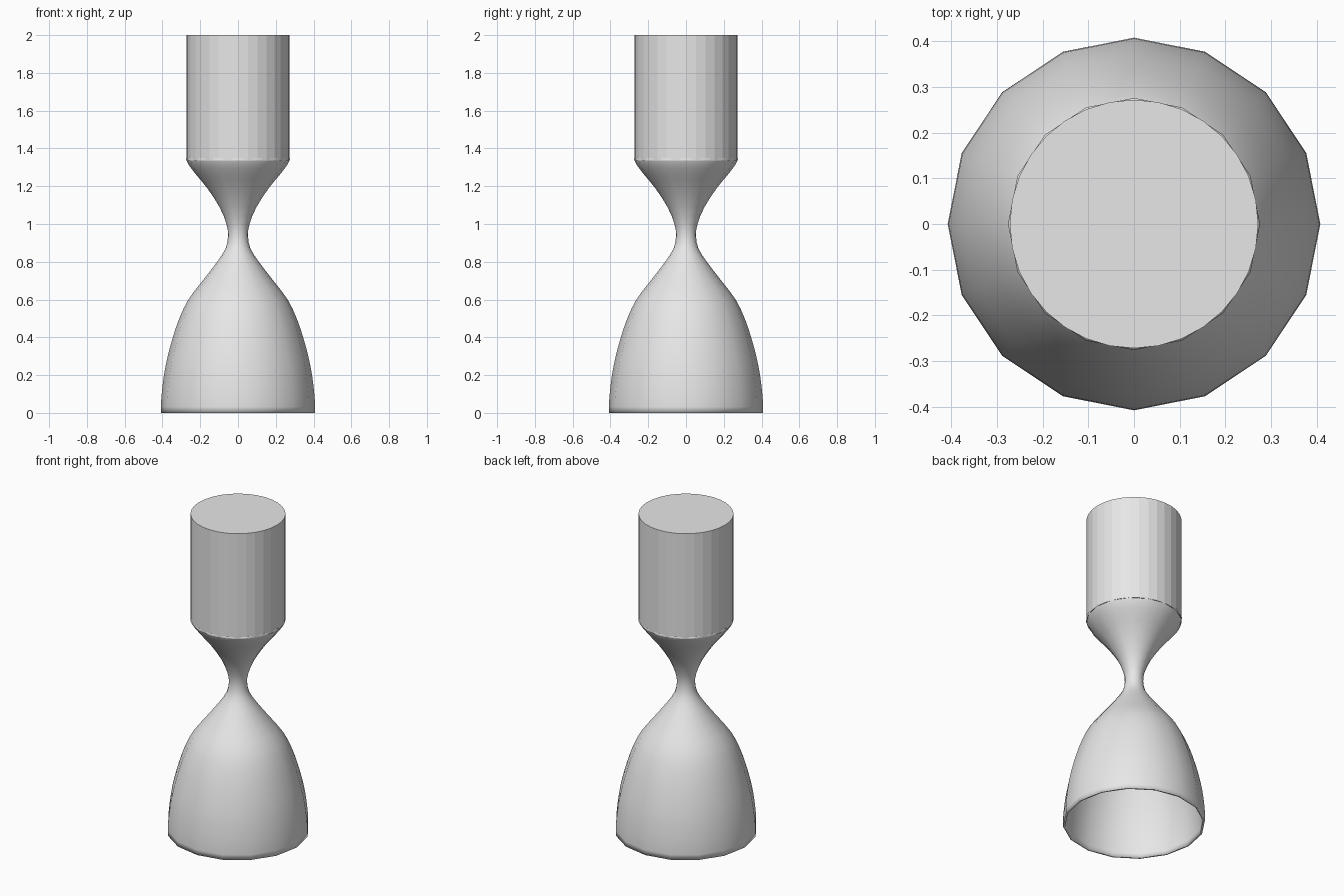
import bpy, bmesh, math

if "Cube" in bpy.data.objects:
    bpy.data.objects.remove(bpy.data.objects["Cube"])

grey = bpy.data.materials.new("plain_grey")
grey.diffuse_color = (0.8, 0.8, 0.8, 1)
grey.use_nodes = True
grey.node_tree.nodes["Principled BSDF"].inputs["Base Color"].default_value = grey.diffuse_color


def catmull(points, steps):
    """Smooth a short (radius, height) profile."""
    p = [points[0]] + points + [points[-1]]
    out = []
    for i in range(1, len(p) - 2):
        for s in range(steps):
            t = s / steps
            out.append(tuple(
                0.5 * (2 * b + (c - a) * t + (2 * a - 5 * b + 4 * c - d) * t * t
                       + (3 * b - a - 3 * c + d) * t ** 3)
                for a, b, c, d in zip(p[i - 1], p[i], p[i + 1], p[i + 2])))
    return out + [points[-1]]


def lathe(name, profile, sides, smooth, caps=False):
    bm = bmesh.new()
    rings = [[bm.verts.new((r * math.cos(2 * math.pi * k / sides),
                            r * math.sin(2 * math.pi * k / sides), z))
              for k in range(sides)] for r, z in profile]
    for lo, hi in zip(rings, rings[1:]):
        for k in range(sides):
            n = (k + 1) % sides
            bm.faces.new((lo[k], lo[n], hi[n], hi[k]))
    if caps:
        bm.faces.new(rings[0][::-1])
        bm.faces.new(rings[-1])
    for f in bm.faces:
        f.smooth = smooth
    me = bpy.data.meshes.new(name)
    bm.to_mesh(me)
    bm.free()
    me.materials.append(grey)
    ob = bpy.data.objects.new(name, me)
    bpy.context.collection.objects.link(ob)
    return ob


# Hollow bell-shaped base with pinched neck and flared cup
profile = [(0.408, 0.0), (0.406, 0.08), (0.392, 0.2), (0.372, 0.3),
           (0.345, 0.4), (0.311, 0.5), (0.263, 0.6), (0.187, 0.7),
           (0.110, 0.8), (0.066, 0.87), (0.053, 0.935), (0.061, 1.0),
           (0.098, 1.09), (0.163, 1.19), (0.225, 1.265), (0.262, 1.315),
           (0.276, 1.345)]
body = lathe("hourglass_base", catmull(profile, 2), 16, True)
shell = body.modifiers.new("wall", 'SOLIDIFY')
shell.thickness = 0.012
shell.offset = -1

# Faceted cylinder on top
lathe("top_cylinder", [(0.272, 1.335), (0.272, 2.0)], 32, False, caps=True)
